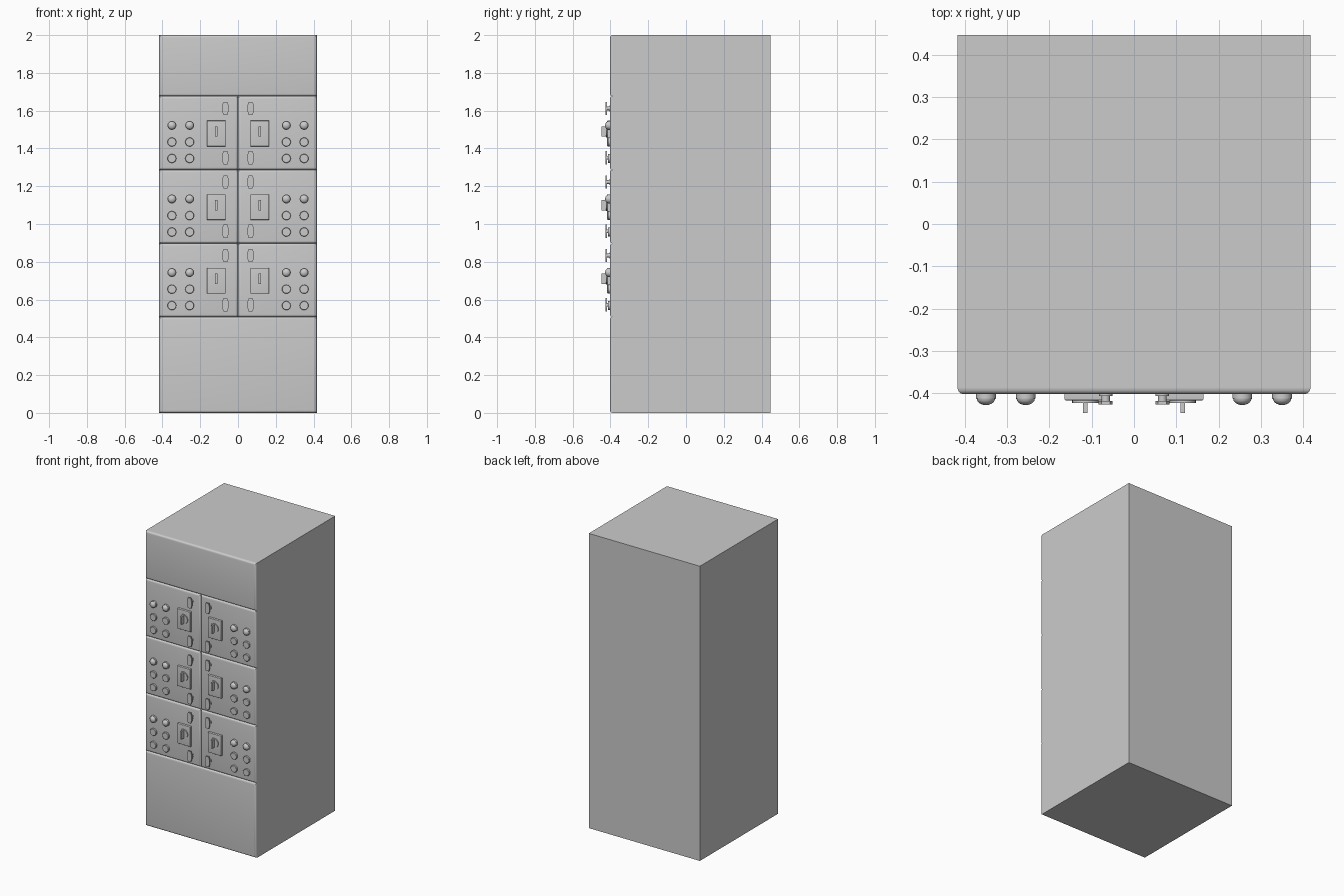
import bpy, bmesh, math
from mathutils import Vector, Matrix

if "Cube" in bpy.data.objects:
    bpy.data.objects.remove(bpy.data.objects["Cube"])

FRONT = -0.402      # front face of the doors
BODY = -0.386       # front of the carcass
PITCH = 0.3895      # height of one door row
W, BACK = 0.417, 0.447


def finish(bm, name, smooth=False):
    bmesh.ops.recalc_face_normals(bm, faces=bm.faces[:])
    me = bpy.data.meshes.new(name)
    bm.to_mesh(me)
    bm.free()
    ob = bpy.data.objects.new(name, me)
    bpy.context.collection.objects.link(ob)
    if smooth:
        bpy.ops.object.select_all(action='DESELECT')
        ob.select_set(True)
        bpy.context.view_layer.objects.active = ob
        bpy.ops.object.shade_smooth_by_angle(angle=math.radians(35))
    return ob


def box(name, x0, x1, y0, y1, z0, z1, bevel=0):
    """Box whose front (-y) edges can be rounded."""
    bm = bmesh.new()
    m = Matrix.Translation(((x0 + x1) / 2, (y0 + y1) / 2, (z0 + z1) / 2)) @ \
        Matrix.Diagonal((x1 - x0, y1 - y0, z1 - z0, 1))
    bmesh.ops.create_cube(bm, size=1, matrix=m)
    if bevel:
        edges = [e for e in bm.edges if all(abs(v.co.y - y0) < 1e-5 for v in e.verts)]
        bmesh.ops.bevel(bm, geom=edges, offset=bevel, segments=4, profile=0.5,
                        affect='EDGES')
    return finish(bm, name, bool(bevel))


def turned(name, x, z, profile, n=24):
    """Revolve (radius, distance out from the door) points about a y axis."""
    bm = bmesh.new()
    rings = []
    for r, d in profile:
        rings.append([bm.verts.new((x + r * math.cos(2 * math.pi * i / n), FRONT - d,
                                    z + r * math.sin(2 * math.pi * i / n)))
                      for i in range(n)])
    for a, b in zip(rings, rings[1:]):
        for i in range(n):
            bm.faces.new((a[i], a[(i + 1) % n], b[(i + 1) % n], b[i]))
    bm.faces.new(rings[0])
    bm.faces.new(rings[-1])
    return finish(bm, name, True)


def plate(name, x, z, outline, d0, d1):
    """Extrude an x-z outline outward from the door."""
    bm = bmesh.new()
    f = bm.faces.new([bm.verts.new((x + u, FRONT - d0, z + v)) for u, v in outline])
    out = bmesh.ops.extrude_face_region(bm, geom=[f], use_keep_orig=True)['geom']
    for v in out:
        if isinstance(v, bmesh.types.BMVert):
            v.co.y = FRONT - d1
    return finish(bm, name)


# indicator lamp: collar and dome
lamp = [(0.0235, -0.002), (0.0235, 0.011)] + [
    (0.0215 * math.cos(t), 0.011 + 0.015 * math.sin(t))
    for t in [math.radians(a) for a in (0, 18, 36, 54, 72, 86)]]
# push button: short cylinder with softened rim
button = [(0.0235, -0.002), (0.0235, 0.010), (0.0215, 0.012)]
# latch outline: wide waist, narrower ends
latch = [(-0.010, -0.035), (0.010, -0.035), (0.0165, -0.017), (0.0165, 0.017),
         (0.010, 0.035), (-0.010, 0.035), (-0.0165, 0.017), (-0.0165, -0.017)]

# carcass and plain top and bottom panels
z_low, z_high = 0.508, 0.508 + 3 * PITCH
box("cabinet_body", -W, W, BODY, BACK, 0, 2)
box("bottom_panel", -W, W, FRONT, BODY + 0.002, 0, z_low, 0.014)
box("top_panel", -W, W, FRONT, BODY + 0.002, z_high, 2, 0.014)

# six doors with their fittings, mirrored left and right
for row in range(3):
    z0 = z_low + row * PITCH
    for s, side in ((-1, "left"), (1, "right")):
        tag = f"_{side}_{row + 1}"
        xa, xb = sorted((0, s * W))
        box("door" + tag, xa, xb, FRONT, BODY + 0.002, z0, z0 + PITCH, 0.014)

        # lamps on the top line, buttons below
        for x in (0.350, 0.256):
            turned("lamp" + tag, s * x, z0 + 0.235, lamp)
            for dz in (0.147, 0.060):
                turned("button" + tag, s * x, z0 + dz, button)

        # rotary switch: plate, disc and grip
        cx, cz = s * 0.115, z0 + 0.202
        box("switch_plate" + tag, cx - 0.049, cx + 0.049, FRONT - 0.015, FRONT + 0.002,
            z0 + 0.124, z0 + 0.260, 0.003)
        turned("switch_disc" + tag, cx, cz, [(0.031, 0.013), (0.031, 0.021)], 32)
        box("switch_grip" + tag, cx - 0.0055, cx + 0.0055, FRONT - 0.045, FRONT - 0.019,
            cz - 0.027, cz + 0.027)

        # latches on stems near the centre seam
        for dz in (0.064, 0.325):
            lx, lz = s * 0.067, z0 + dz
            turned("latch_base" + tag, lx, lz, [(0.016, -0.002), (0.016, 0.004)])
            turned("latch_stem" + tag, lx, lz, [(0.010, 0.003), (0.010, 0.017)])
            plate("latch_handle" + tag, lx, lz, latch, 0.016, 0.025)
